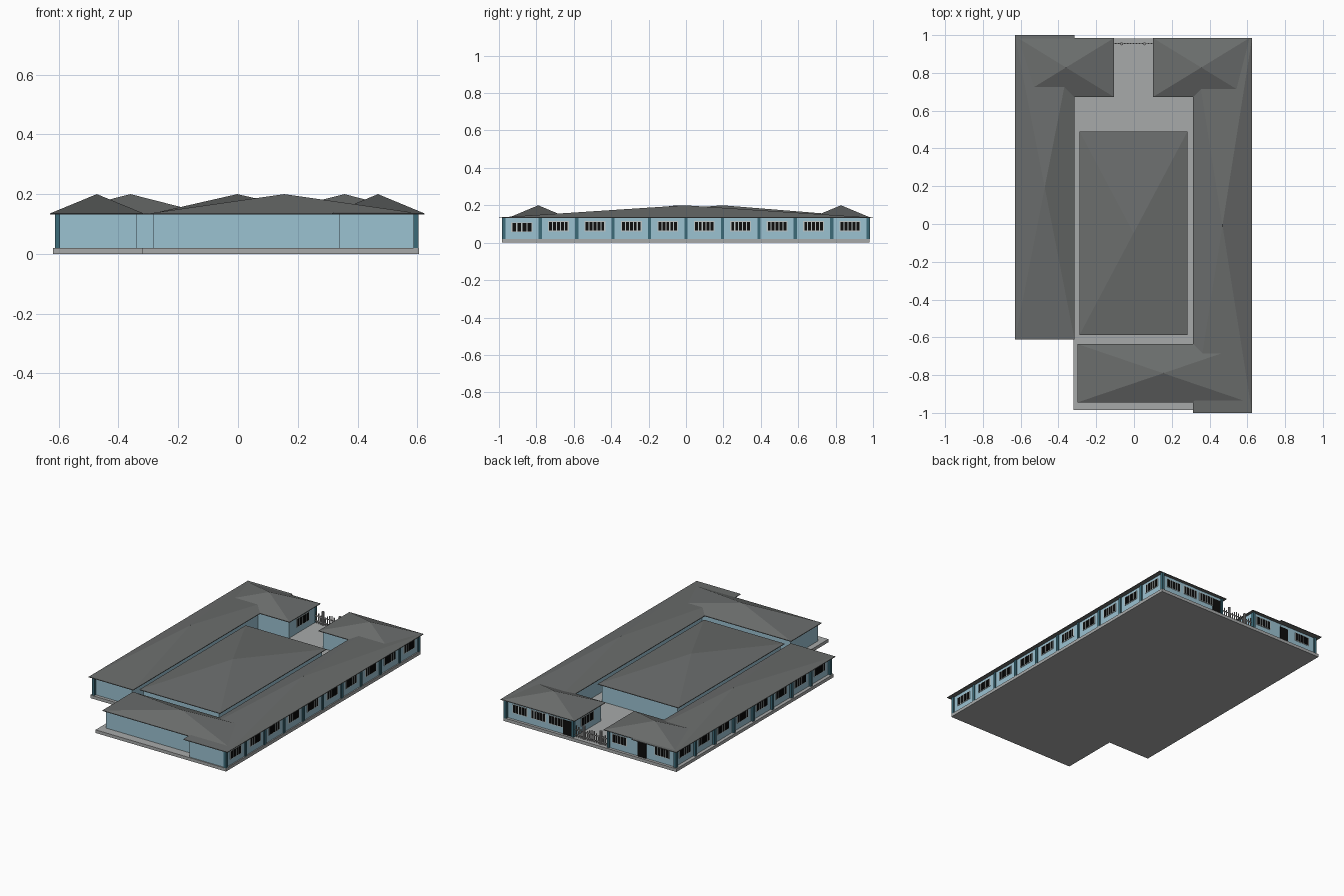
import bpy, bmesh, math
from mathutils import Matrix

if "Cube" in bpy.data.objects:
    bpy.data.objects.remove(bpy.data.objects["Cube"])


def mat(name, col):
    m = bpy.data.materials.new(name)
    m.diffuse_color = (*col, 1)
    m.use_nodes = True
    m.node_tree.nodes["Principled BSDF"].inputs["Base Color"].default_value = m.diffuse_color
    return m


ROOF = mat("roof grey", (0.145, 0.152, 0.150))
WALL = mat("pale blue wall", (0.33, 0.54, 0.64))
TEAL = mat("dark teal pillar", (0.045, 0.145, 0.19))
SLAB = mat("concrete grey", (0.39, 0.40, 0.40))
FRAME = mat("light window frame", (0.52, 0.58, 0.58))
BLACK = mat("black glass", (0.004, 0.004, 0.004))
METAL = mat("gate metal", (0.30, 0.30, 0.30))


def finish(name, bm, m):
    bmesh.ops.recalc_face_normals(bm, faces=bm.faces[:])
    me = bpy.data.meshes.new(name)
    bm.to_mesh(me)
    bm.free()
    me.materials.append(m)
    ob = bpy.data.objects.new(name, me)
    bpy.context.collection.objects.link(ob)
    return ob


def boxes(name, items, m):
    """One object made of boxes given as (x0, x1, y0, y1, z0, z1)."""
    bm = bmesh.new()
    for x0, x1, y0, y1, z0, z1 in items:
        mx = Matrix.Translation(((x0 + x1) / 2, (y0 + y1) / 2, (z0 + z1) / 2)) @ \
            Matrix.Diagonal((abs(x1 - x0), abs(y1 - y0), z1 - z0, 1))
        bmesh.ops.create_cube(bm, size=1, matrix=mx)
    return finish(name, bm, m)


EAVE, PEAK, FLOOR = 0.135, 0.2, 0.02


def prism(bm, pts, z0, z1):
    """Side walls and bottom of an outline; returns the upper ring."""
    lo = [bm.verts.new((x, y, z0)) for x, y in pts]
    hi = [bm.verts.new((x, y, z1)) for x, y in pts]
    bm.faces.new(lo)
    for i in range(len(pts)):
        j = (i + 1) % len(pts)
        bm.faces.new((lo[i], lo[j], hi[j], hi[i]))
    return hi


def roof(name, x0, x1, y0, y1):
    """Pyramid roof with a thin eave edge."""
    bm = bmesh.new()
    hi = prism(bm, [(x0, y0), (x1, y0), (x1, y1), (x0, y1)], EAVE - 0.004, EAVE)
    top = bm.verts.new(((x0 + x1) / 2, (y0 + y1) / 2, PEAK))
    for i in range(4):
        bm.faces.new((hi[i], hi[(i + 1) % 4], top))
    finish(name, bm, ROOF)


# base slab with the front left corner cut away
bm = bmesh.new()
bm.faces.new(prism(bm, [(-0.32, -0.985), (0.605, -0.985), (0.605, 0.982),
                        (-0.62, 0.982), (-0.62, -0.61), (-0.32, -0.61)], 0, FLOOR))
finish("base_slab", bm, SLAB)

# roofs, one pyramid per block
roof("left_wing_roof", -0.63, -0.315, -0.612, 1.0)
roof("right_wing_roof", 0.312, 0.625, -1.0, 0.985)
roof("front_wing_roof", -0.30, 0.61, -0.945, -0.635)
roof("back_left_roof", -0.615, -0.105, 0.672, 0.985)
roof("back_right_roof", 0.10, 0.612, 0.672, 0.985)
roof("hall_roof", -0.288, 0.283, -0.587, 0.49)

# walls of each block
for name, x0, x1, y0, y1 in [
        ("left_wing_walls", -0.598, -0.34, -0.59, 0.965),
        ("right_wing_walls", 0.34, 0.597, -0.978, 0.965),
        ("front_wing_walls", -0.285, 0.40, -0.93, -0.65),
        ("back_left_walls", -0.59, -0.122, 0.69, 0.964),
        ("back_right_walls", 0.118, 0.59, 0.69, 0.964),
        ("hall_walls", -0.27, 0.265, -0.57, 0.472)]:
    boxes(name, [(x0, x1, y0, y1, FLOOR, EAVE - 0.003)], WALL)

# pillars along the outer sides
step = 0.195
right_y = [-0.975 + step * i for i in range(11)]
left_y = [0.965 - step * i for i in range(9)]
pil = [(0.587, 0.604, y - 0.009, y + 0.009, FLOOR, EAVE - 0.003) for y in right_y]
pil += [(-0.612, -0.595, y - 0.009, y + 0.009, FLOOR, EAVE - 0.003) for y in left_y]
pil += [(x - 0.007, x + 0.007, 0.95, 0.972, FLOOR, EAVE - 0.003)
        for x in (-0.128, 0.124)]
boxes("pillars", pil, TEAL)

frames, panes = [], []


def plate(axis, s, pos, a0, a1, z0, z1, t):
    """Thin plate on a wall whose outward direction is s along the axis."""
    p = sorted((pos - s * 0.002, pos + s * t))
    return (*p, a0, a1, z0, z1) if axis == "x" else (a0, a1, *p, z0, z1)


def window(axis, s, pos, c, w=0.106, n=5, z0=0.064, z1=0.112):
    """Frame plate with a row of black panes."""
    frames.append(plate(axis, s, pos, c - w / 2 - .003, c + w / 2 + .003,
                        z0 - .004, z1 + .003, 0.003))
    pitch = w / n
    for i in range(n):
        a = c - w / 2 + pitch * i
        panes.append(plate(axis, s, pos, a + pitch * .13, a + pitch * .87, z0, z1, 0.005))


# side windows, one in each bay
window("x", 1, 0.597, (right_y[0] + right_y[1]) / 2, 0.108, 4, 0.06, 0.106)
for a, b in zip(right_y[1:], right_y[2:]):
    window("x", 1, 0.597, (a + b) / 2)
for a, b in zip(left_y, left_y[1:]):
    window("x", -1, -0.598, (a + b) / 2)

# back windows and the windows beside the gate
for c in (0.50, 0.37, 0.245, -0.205, -0.505):
    window("y", 1, 0.964, c, 0.10)
window("x", 1, -0.122, 0.83, 0.12)
window("x", -1, 0.118, 0.83, 0.12)
boxes("window_frames", frames, FRAME)
boxes("window_panes", panes, BLACK)

# back doors
boxes("back_doors", [plate("y", 1, 0.964, c - 0.03, c + 0.03, FLOOR, 0.112, 0.004)
                     for c in (0.163, -0.365)], BLACK)

# entrance gate: pickets, rails and two round posts
bars = []
n = 15
for i in range(n):
    x = -0.112 + 0.22 * i / (n - 1)
    h = 0.08 + 0.012 * math.cos((x + 0.005) * 55)
    bars.append((x - 0.003, x + 0.003, 0.952, 0.957, FLOOR, h))
bars += [(-0.12, 0.116, 0.953, 0.956, z, z + 0.006) for z in (0.03, 0.062)]
boxes("gate_bars", bars, METAL)
bm = bmesh.new()
for x in (-0.065, 0.055):
    bmesh.ops.create_cone(bm, cap_ends=True, segments=10, radius1=0.008, radius2=0.008,
                          depth=0.085, matrix=Matrix.Translation((x, 0.954, 0.0625)))
finish("gate_posts", bm, METAL)
